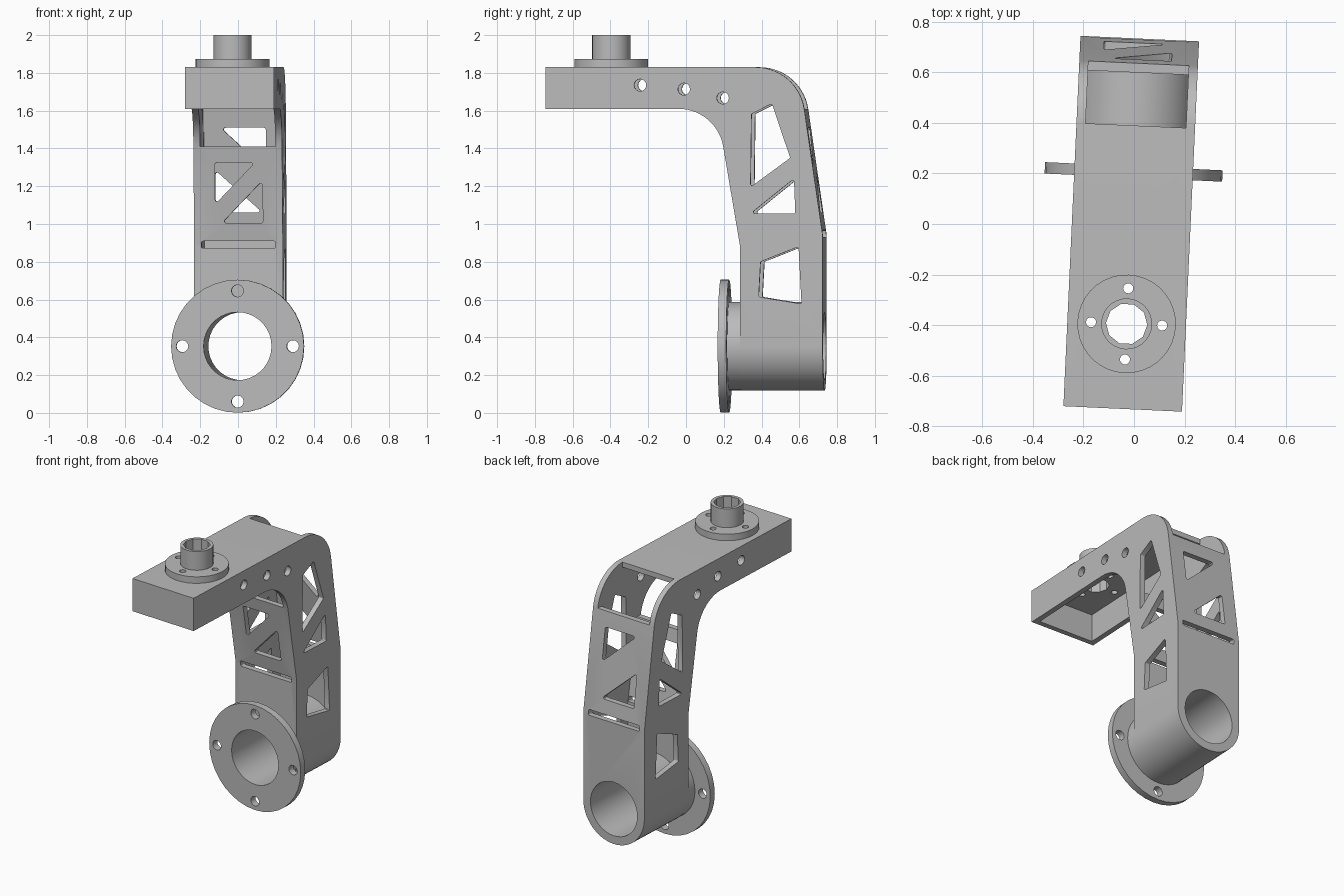
import bpy, bmesh, math
from mathutils import Vector

if "Cube" in bpy.data.objects:
    bpy.data.objects.remove(bpy.data.objects["Cube"])

TILT = math.radians(-2.64)
grey = bpy.data.materials.new("plain grey")
grey.use_nodes = True
grey.diffuse_color = (0.5, 0.5, 0.5, 1)
grey.node_tree.nodes["Principled BSDF"].inputs["Base Color"].default_value = (0.5, 0.5, 0.5, 1)


def fillet(pts, radii, steps=3):
    """Round the corners of a 2D outline."""
    pts = [Vector(p) for p in pts]
    if not isinstance(radii, (list, tuple)):
        radii = [radii] * len(pts)
    out = []
    for i, (p, r) in enumerate(zip(pts, radii)):
        if r == 0:
            out.append(p)
            continue
        a = (pts[i - 1] - p).normalized()
        b = (pts[(i + 1) % len(pts)] - p).normalized()
        half = a.angle(b) / 2
        t = r / math.tan(half)
        c = p + (a + b).normalized() * (r / math.sin(half))
        s, e = p + a * t - c, p + b * t - c
        a0, a1 = math.atan2(s.y, s.x), math.atan2(e.y, e.x)
        d = (a1 - a0 + math.pi) % math.tau - math.pi
        for k in range(steps + 1):
            ang = a0 + d * k / steps
            out.append(c + Vector((math.cos(ang), math.sin(ang))) * r)
    return out


def circle(u, v, r, n=32):
    return [(u + r * math.cos(math.tau * k / n), v + r * math.sin(math.tau * k / n)) for k in range(n)]


def prism(name, outline, axis, lo, hi):
    """Extrude a 2D outline along an axis from lo to hi."""
    place = {"x": lambda u, v: (lo, u, v), "y": lambda u, v: (u, lo, v), "z": lambda u, v: (u, v, lo)}[axis]
    bm = bmesh.new()
    face = bm.faces.new([bm.verts.new(place(*p)) for p in outline])
    ext = bmesh.ops.extrude_face_region(bm, geom=[face])
    shift = Vector([hi - lo if c == axis else 0 for c in "xyz"])
    bmesh.ops.translate(bm, vec=shift, verts=[g for g in ext["geom"] if isinstance(g, bmesh.types.BMVert)])
    bmesh.ops.recalc_face_normals(bm, faces=bm.faces)
    mesh = bpy.data.meshes.new(name)
    bm.to_mesh(mesh)
    bm.free()
    mesh.materials.append(grey)
    ob = bpy.data.objects.new(name, mesh)
    bpy.context.collection.objects.link(ob)
    return ob


def combine(ob, outline, axis, lo, hi, op="DIFFERENCE"):
    """Cut, join or intersect an object with a prism."""
    tool = prism("cutter", outline, axis, lo, hi)
    mod = ob.modifiers.new("bool", "BOOLEAN")
    mod.operation, mod.solver, mod.object = op, "EXACT", tool
    bpy.context.view_layer.objects.active = ob
    bpy.ops.object.modifier_apply(modifier=mod.name)
    bpy.data.objects.remove(tool)


def finish(ob):
    ob.rotation_euler.z = TILT
    ob.location.x = -0.011
    bpy.ops.object.select_all(action="DESELECT")
    ob.select_set(True)
    bpy.context.view_layer.objects.active = ob
    bpy.ops.object.shade_smooth_by_angle(angle=math.radians(25))


AXIS_Z = 0.353      # height of the main bore
SOCKET_Y = -0.396   # position of the top socket

# Bracket: side profile trimmed to a round-bottomed front silhouette
side = fillet([(-0.733, 1.83), (0.605, 1.83), (0.735, 0.94), (0.735, 0.1),
               (0.296, 0.1), (0.296, 0.89), (0.174, 1.61), (-0.733, 1.61)],
              [0, 0.26, 0, 0, 0, 0, 0.24, 0], 14)
bracket = prism("bracket", side, "x", -0.4, 0.4)
front = fillet([(-0.235, 0.118), (0.235, 0.118), (0.235, 2.2), (-0.235, 2.2)],
               [0.2349, 0.2349, 0, 0], 14)
combine(bracket, front, "y", -1, 1, "INTERSECT")

# Hollow interior, open under the arm and at the outer bend
cavity = [(-0.698, 1.795), (0.39, 1.795), (0.39, 1.95), (0.9, 1.95), (0.9, 1.61), (0.6, 1.61),
          (0.698, 0.94), (0.698, AXIS_Z), (0.333, AXIS_Z), (0.333, 0.89), (0.245, 1.41), (-0.698, 1.41)]
combine(bracket, cavity, "x", -0.199, 0.199)

# Windows and round holes through both side walls
for win in ([(0.358, 1.583), (0.466, 1.637), (0.563, 1.35), (0.353, 1.196)],
            [(0.353, 1.055), (0.583, 1.24), (0.59, 1.055)],
            [(0.406, 0.80), (0.607, 0.88), (0.623, 0.577), (0.396, 0.614)]):
    combine(bracket, fillet(win, 0.008), "x", -0.5, 0.5)
for y, z in ((-0.232, 1.735), (0.0, 1.714), (0.206, 1.667)):
    combine(bracket, circle(y, z, 0.032, 16), "x", -0.5, 0.5)

# Triangles and slots in the front and back plates
for tri in ([(-0.122, 1.325), (0.09, 1.325), (-0.122, 1.105)],
            [(0.13, 1.23), (0.13, 1.005), (-0.087, 1.005)]):
    combine(bracket, fillet(tri, 0.01), "y", 0.1, 0.45)
for tri in ([(-0.14, 1.285), (-0.14, 1.06), (0.11, 1.06)],
            [(-0.11, 1.51), (0.13, 1.51), (0.13, 1.29)]):
    combine(bracket, fillet(tri, 0.01), "y", 0.5, 0.9)
for z, lo, hi in ((0.872, 0.2, 0.45), (0.93, 0.6, 0.9)):
    slot = [(-0.196, z), (0.196, z), (0.196, z + 0.037), (-0.196, z + 0.037)]
    combine(bracket, fillet(slot, 0.008), "y", lo, hi)

# Tube across the foot, bored through
combine(bracket, circle(0, AXIS_Z, 0.234, 48), "y", 0.21, 0.72, "UNION")
combine(bracket, circle(0, AXIS_Z, 0.18, 36), "y", 0.1, 0.9)

# Round mounting flange on the tube
flange = prism("foot_flange", circle(0, AXIS_Z, 0.352, 36), "y", 0.184, 0.229)
combine(flange, circle(0, AXIS_Z, 0.18, 36), "y", 0.1, 0.3)

# Socket on the arm: round base plate and a raised collar
socket = prism("top_socket", circle(0, SOCKET_Y, 0.195, 36), "z", 1.829, 1.874)
combine(socket, circle(0, SOCKET_Y, 0.101, 28), "z", 1.85, 2.0, "UNION")
for ob in (bracket, socket):
    combine(ob, circle(0, SOCKET_Y, 0.082, 10), "z", 1.7, 2.1)

# Four bolt holes in each flange
for k in range(4):
    c, s = math.cos(k * math.pi / 2), math.sin(k * math.pi / 2)
    combine(flange, circle(0.293 * c, AXIS_Z + 0.293 * s, 0.032, 16), "y", 0.1, 0.3)
    for ob in (bracket, socket):
        combine(ob, circle(0.141 * c, SOCKET_Y + 0.141 * s, 0.02, 14), "z", 1.7, 1.95)

for ob in (bracket, flange, socket):
    finish(ob)
